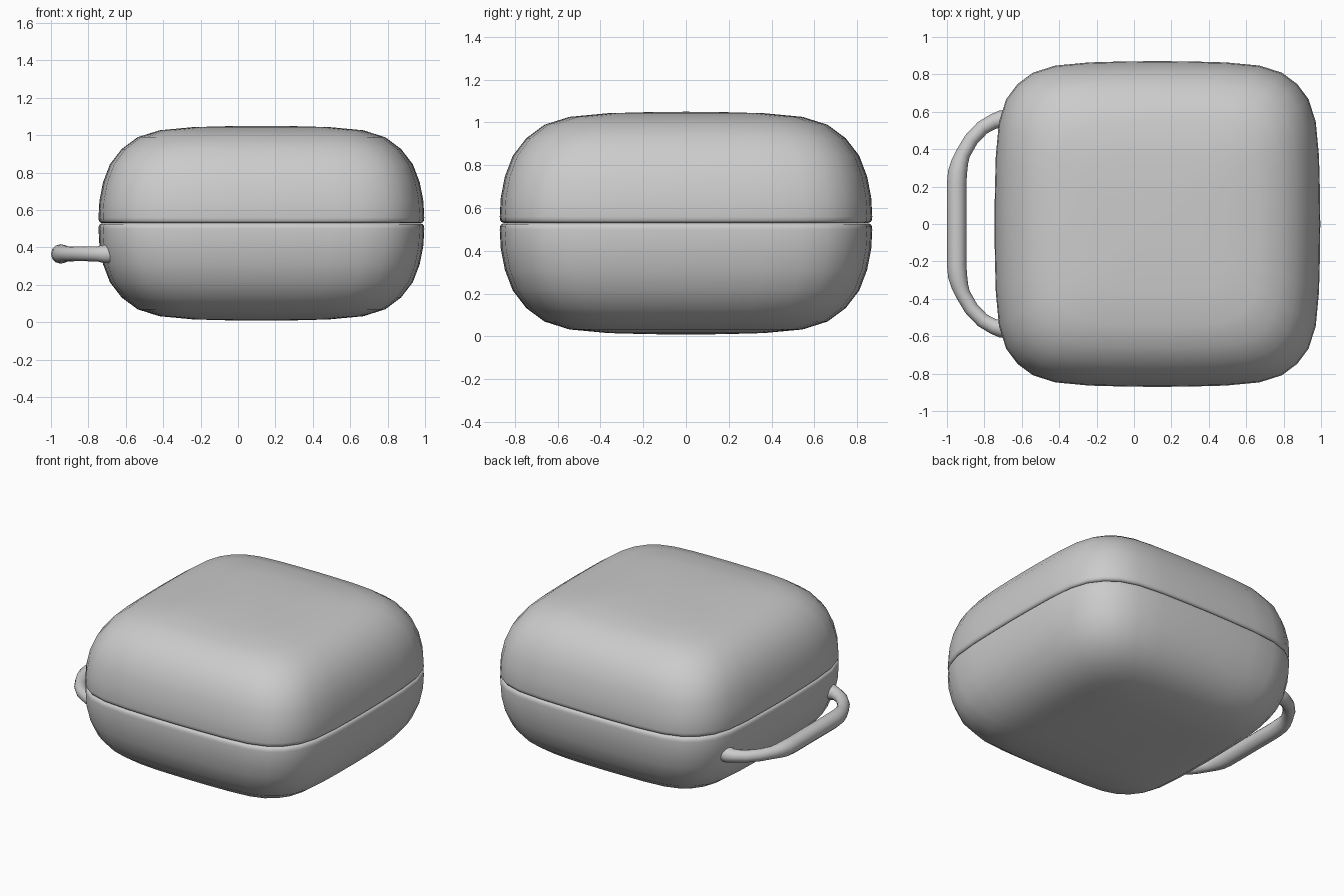
import bpy, bmesh, math

if "Cube" in bpy.data.objects:
    bpy.data.objects.remove(bpy.data.objects["Cube"])

CX, SEAM = 0.125, 0.529

# Quarter of the rounded-square outline (unit = half width 0.87)
half = [(0.87, 0.0), (0.868, 0.18), (0.863, 0.365), (0.846, 0.545),
        (0.808, 0.665), (0.747, 0.747)]
quarter = half + [(y, x) for x, y in reversed(half[1:-1])]
outline = []
for k in range(4):
    c, s = round(math.cos(k * math.pi / 2)), round(math.sin(k * math.pi / 2))
    outline += [(c * x - s * y, s * x + c * y) for x, y in quarter]

# Shell profile: half width, height away from the seam
profile = [(0.852, 0.001), (0.863, 0.005), (0.869, 0.014), (0.871, 0.03),
           (0.866, 0.12), (0.847, 0.218), (0.81, 0.315), (0.747, 0.397),
           (0.662, 0.46), (0.545, 0.497), (0.365, 0.514), (0.18, 0.519)]


def smooth(ob, angle=40):
    bpy.ops.object.select_all(action='DESELECT')
    ob.select_set(True)
    bpy.context.view_layer.objects.active = ob
    bpy.ops.object.shade_smooth_by_angle(angle=math.radians(angle))


def shell(name, direction):
    bm = bmesh.new()
    rings = []
    for w, h in profile:
        rings.append([bm.verts.new((CX + x * w / 0.87, y * w / 0.87,
                                    SEAM + direction * h)) for x, y in outline])
    n = len(outline)
    for a, b in zip(rings, rings[1:]):
        for i in range(n):
            j = (i + 1) % n
            bm.faces.new((a[i], a[j], b[j], b[i]))
    bm.faces.new(rings[0])
    pole = bm.verts.new((CX, 0, SEAM + direction * 0.521))
    for i in range(n):
        bm.faces.new((rings[-1][i], rings[-1][(i + 1) % n], pole))
    bmesh.ops.recalc_face_normals(bm, faces=bm.faces[:])
    me = bpy.data.meshes.new(name)
    bm.to_mesh(me)
    bm.free()
    ob = bpy.data.objects.new(name, me)
    bpy.context.collection.objects.link(ob)
    smooth(ob)


# Two halves of the case, meeting in a rounded groove
shell("upper_shell", 1)
shell("lower_shell", -1)

# Carry loop: x, y, radius along one half, mirrored in y
arm = [(-0.66, 0.558, 0.05), (-0.715, 0.557, 0.049), (-0.75, 0.549, 0.041),
       (-0.81, 0.515, 0.039), (-0.87, 0.452, 0.039), (-0.915, 0.375, 0.040),
       (-0.930, 0.335, 0.045), (-0.943, 0.28, 0.051), (-0.948, 0.22, 0.052)]
path = arm + [(x, -y, r) for x, y, r in reversed(arm)]
cu = bpy.data.curves.new("carry_loop", 'CURVE')
cu.dimensions = '3D'
cu.bevel_depth = 1.0
cu.bevel_resolution = 4
cu.use_fill_caps = True
sp = cu.splines.new('POLY')
sp.points.add(len(path) - 1)
for p, (x, y, r) in zip(sp.points, path):
    p.co = (x, y, 0.365, 1)
    p.radius = r
loop = bpy.data.objects.new("carry_loop", cu)
bpy.context.collection.objects.link(loop)
bpy.ops.object.select_all(action='DESELECT')
loop.select_set(True)
bpy.context.view_layer.objects.active = loop
bpy.ops.object.convert(target='MESH')
smooth(bpy.context.view_layer.objects.active, 50)
